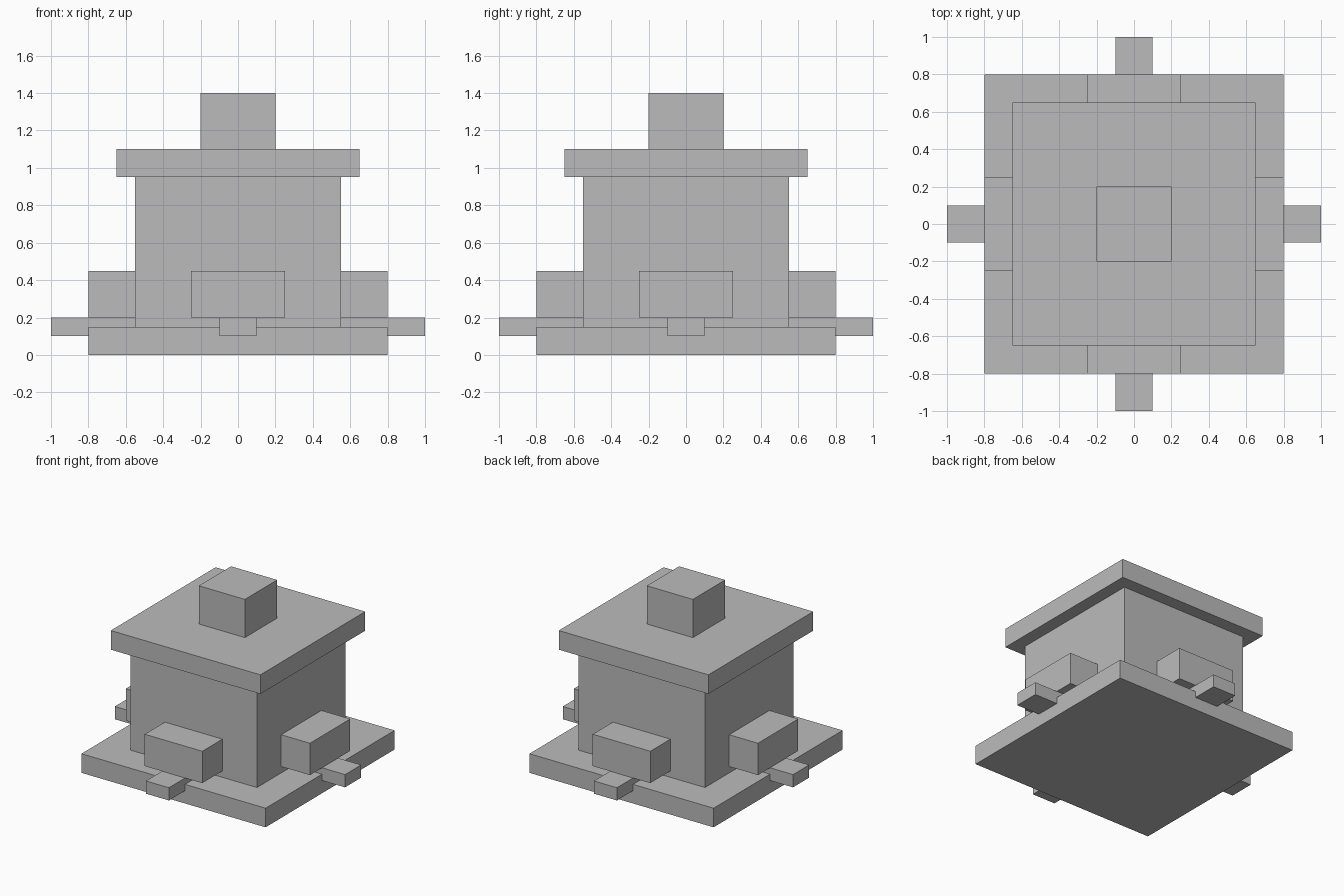
import bpy
from math import radians
from mathutils import Matrix, Vector

default_cube = bpy.data.objects.get("Cube")
if default_cube:
    bpy.data.objects.remove(default_cube, do_unlink=True)

# Single flat grey
grey = bpy.data.materials.new("plain_grey")
grey.use_nodes = True
colour = (0.5, 0.5, 0.5, 1)
grey.diffuse_color = colour
grey.node_tree.nodes["Principled BSDF"].inputs["Base Color"].default_value = colour


def box(name, low, high, turn=0):
    """Box between two corners, turned about the central axis."""
    low, high = Vector(low), Vector(high)
    bpy.ops.mesh.primitive_cube_add(size=1)
    part = bpy.context.object
    part.name = name
    size = high - low
    part.data.transform(Matrix.Rotation(radians(turn), 4, "Z")
                        @ Matrix.Translation((low + high) / 2)
                        @ Matrix.Diagonal((*size, 1)))
    part.data.materials.append(grey)
    return part


def slab(name, half, bottom, top):
    """Square block centred on the vertical axis."""
    return box(name, (-half, -half, bottom), (half, half, top))


# Central stack
slab("base_plate", 0.8, 0, 0.15)
slab("main_body", 0.55, 0.15, 0.95)
slab("roof_plate", 0.65, 0.95, 1.1)
slab("top_block", 0.2, 1.1, 1.4)

# Raised block and low spout on each of the four sides
for i, side in enumerate(("front", "left", "back", "right")):
    box(side + "_block", (-0.25, -0.8, 0.2), (0.25, -0.55, 0.45), i * 90)
    box(side + "_spout", (-0.1, -1, 0.1), (0.1, -0.55, 0.2), i * 90)
